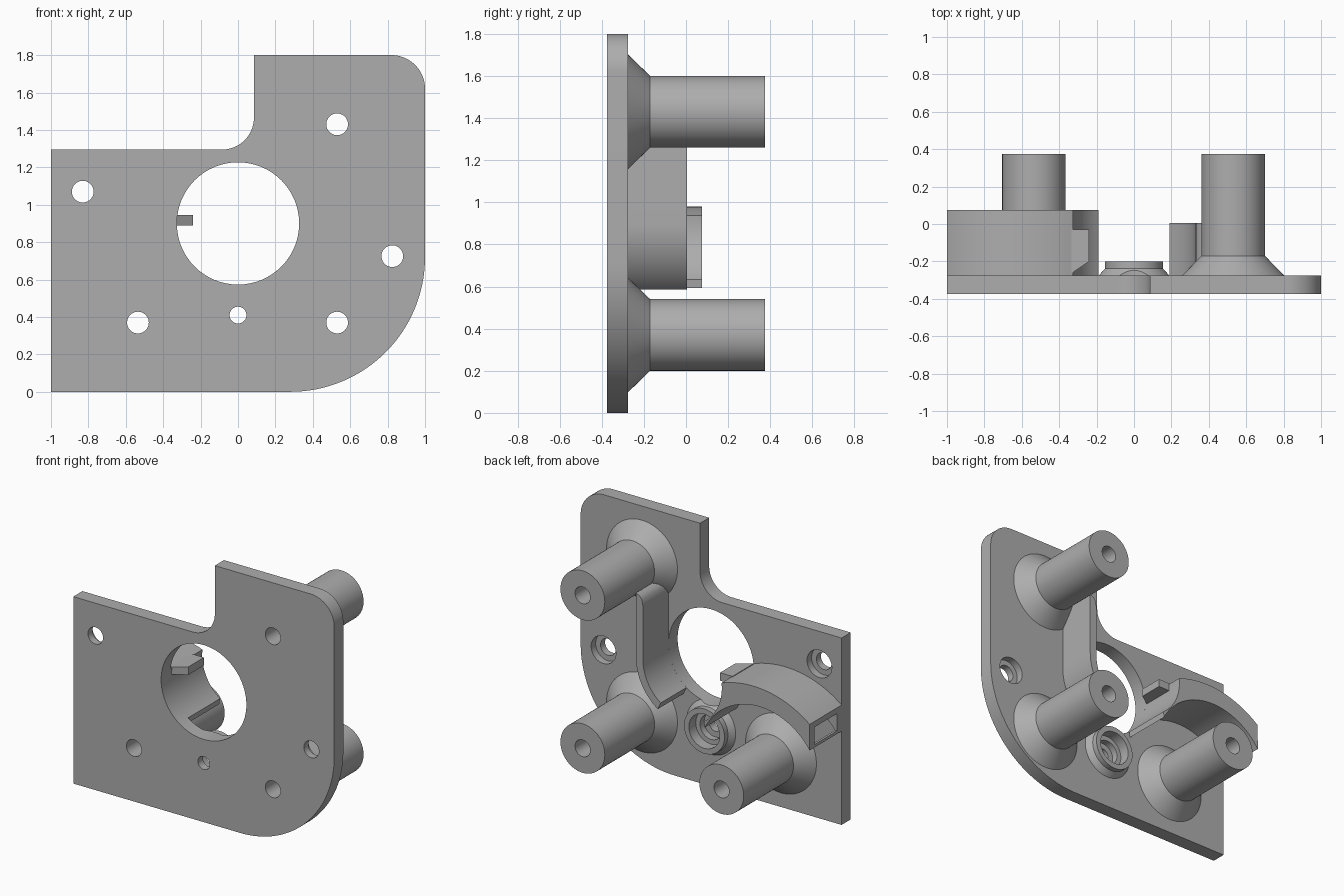
import bpy, bmesh
from math import sin, cos, pi, radians

cube = bpy.data.objects.get("Cube")
if cube:
    bpy.data.objects.remove(cube, do_unlink=True)

grey = bpy.data.materials.new("plain grey")
grey.use_nodes = True
COLOUR = (0.42, 0.42, 0.42, 1)
grey.diffuse_color = COLOUR
grey.node_tree.nodes["Principled BSDF"].inputs["Base Color"].default_value = COLOUR

FRONT, BACK = -0.375, -0.275      # plate faces
HOLE = (0, 0.9, 0.327)            # main opening: x, z, radius


def arc(cx, cz, r, start, end, n=24):
    angles = [radians(start + (end - start) * i / n) for i in range(n + 1)]
    return [(cx + r * cos(a), cz + r * sin(a)) for a in angles]


def finish(name, bm):
    bmesh.ops.recalc_face_normals(bm, faces=bm.faces)
    mesh = bpy.data.meshes.new(name)
    bm.to_mesh(mesh)
    bm.free()
    mesh.materials.append(grey)
    obj = bpy.data.objects.new(name, mesh)
    bpy.context.collection.objects.link(obj)
    return obj


def prism(name, outline, y0, y1):
    """Extrude an (x, z) outline along y."""
    bm = bmesh.new()
    face = bm.faces.new([bm.verts.new((x, y0, z)) for x, z in outline])
    new = bmesh.ops.extrude_face_region(bm, geom=[face])["geom"]
    verts = [v for v in new if isinstance(v, bmesh.types.BMVert)]
    bmesh.ops.translate(bm, verts=verts, vec=(0, y1 - y0, 0))
    return finish(name, bm)


def lathe(name, x, z, profile, n=64):
    """Turn a closed (radius, y) profile about an axis along y."""
    bm = bmesh.new()
    rings = [[bm.verts.new((x + r * cos(2 * pi * i / n), y, z + r * sin(2 * pi * i / n)))
              for i in range(n)] for r, y in profile]
    for a, b in zip(rings, rings[1:] + rings[:1]):
        for i in range(n):
            j = (i + 1) % n
            bm.faces.new((a[i], a[j], b[j], b[i]))
    return finish(name, bm)


def select(obj):
    bpy.ops.object.select_all(action="DESELECT")
    obj.select_set(True)
    bpy.context.view_layer.objects.active = obj


def cut(obj, cutter):
    mod = obj.modifiers.new("cut", "BOOLEAN")
    mod.operation = "DIFFERENCE"
    mod.solver = "EXACT"
    mod.object = cutter
    select(obj)
    bpy.ops.object.modifier_apply(modifier=mod.name)
    bpy.data.objects.remove(cutter, do_unlink=True)


def drill(obj, x, z, r, y0=-0.5, y1=0.5):
    cut(obj, prism("cutter", arc(x, z, r, 0, 360, 64)[:-1], y0, y1))


# Base plate with rounded corners and a notch
outline = [(-1, 0)]
outline += arc(0.28, 0.72, 0.72, -90, 0, 32)
outline += arc(0.82, 1.62, 0.18, 0, 90, 16)
outline += [(0.085, 1.8)]
outline += arc(-0.085, 1.465, 0.17, 0, -90, 16)
outline += [(-1, 1.295)]
plate = prism("base_plate", outline, FRONT, BACK)
drill(plate, *HOLE)

# Hollow standoff posts with flared feet
posts = {"upper_left": (0.53, 1.43), "lower_left": (0.53, 0.37), "lower_right": (-0.535, 0.37)}
parts = [plate]
for side, (x, z) in posts.items():
    drill(plate, x, z, 0.058)
    parts.append(lathe(side + "_post", x, z, [
        (0.058, BACK), (0.272, BACK), (0.17, -0.17), (0.17, 0.375), (0.058, 0.375)]))

# Counterbored screw holes
for x, z in ((-0.83, 1.07), (0.825, 0.725)):
    drill(plate, x, z, 0.058)
    drill(plate, x, z, 0.095, -0.325, 0)

# Bearing boss with a stepped seat
drill(plate, 0, 0.41, 0.045)
drill(plate, 0, 0.41, 0.085, -0.32, 0)
boss = lathe("bearing_boss", 0, 0.41, [
    (0.118, BACK), (0.188, BACK), (0.155, -0.238), (0.155, -0.2), (0.118, -0.2)])
drill(boss, *HOLE)
parts.append(boss)

# Curved guide block on the right, with a slot in its outer end
guide = prism("right_guide",
              arc(-0.567, 0.28, 0.7, 70, 128.2)
              + arc(-0.615, 0.38, 0.47, 145, 27, 32)
              + arc(*HOLE, 234.5, 173.5, 16), BACK, 0.075)
cut(guide, prism("cutter", [(-1.1, 0.67), (-0.82, 0.67), (-0.82, 0.79), (-1.1, 0.79)],
                 -0.225, 0.02))
parts.append(guide)

# Thin guide wall on the left, following the opening
parts.append(prism("left_guide_wall",
                   arc(*HOLE, -54.5, 0)
                   + [(0.327, 1.27), (0.335, 1.31), (0.355, 1.335), (0.38, 1.345)]
                   + arc(0, 0.9, 0.38, 0, -56), BACK, 0.005))

# Small catch reaching into the opening
bm = bmesh.new()
base = bm.faces.new([bm.verts.new((x, y, 0.89)) for x, y in (
    (-0.335, -0.03), (-0.24, -0.03), (-0.24, -0.2), (-0.335, -0.265))])
top = bmesh.ops.extrude_face_region(bm, geom=[base])["geom"]
bmesh.ops.translate(bm, verts=[v for v in top if isinstance(v, bmesh.types.BMVert)],
                    vec=(0, 0, 0.055))
parts.append(finish("catch", bm))

for part in parts:
    select(part)
    bpy.ops.object.shade_smooth_by_angle(angle=radians(30))
